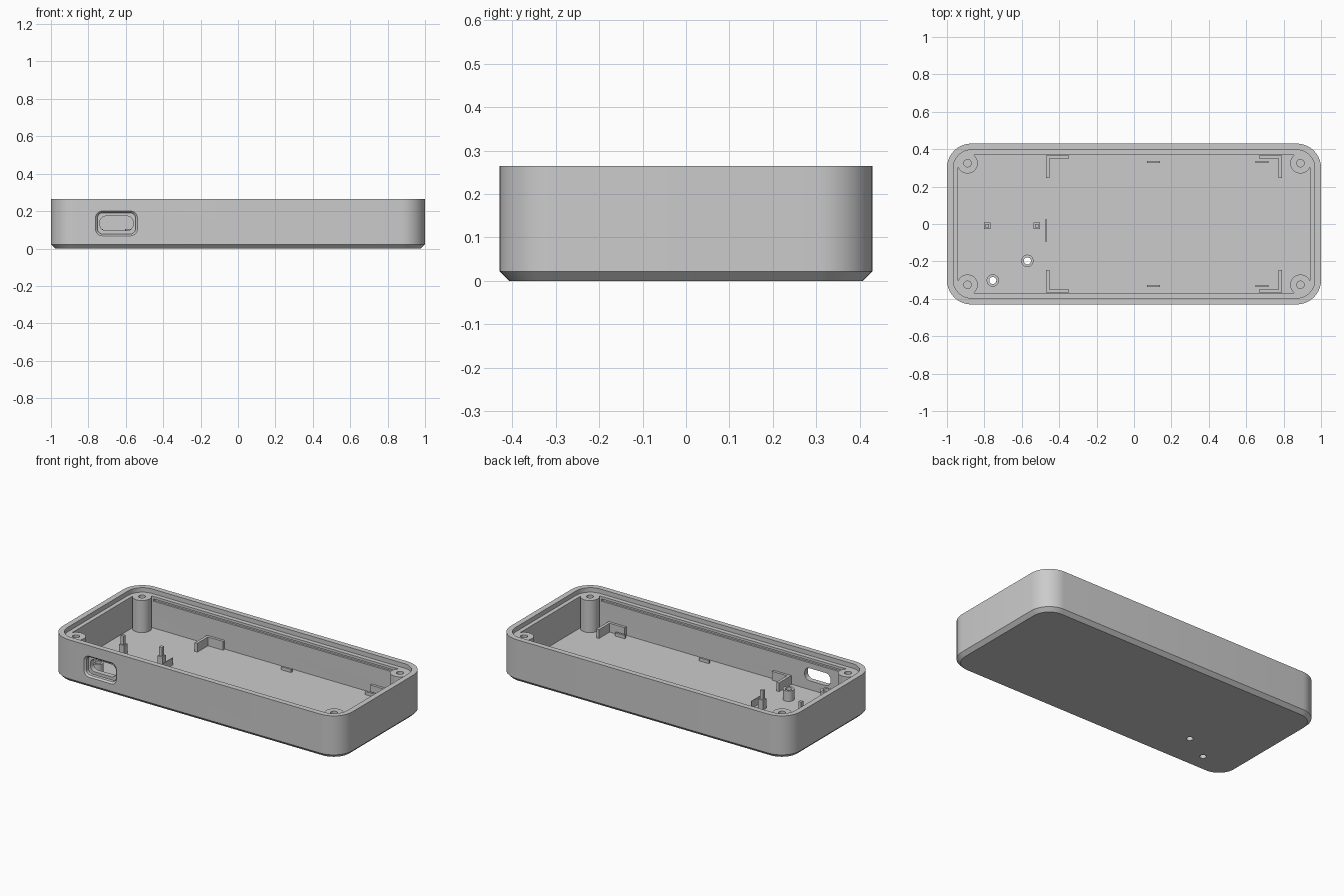
import bpy, bmesh, math
from mathutils import Matrix, Vector

cube = bpy.data.objects.get("Cube")
if cube:
    bpy.data.objects.remove(cube, do_unlink=True)

grey = bpy.data.materials.new("matte grey")
grey.use_nodes = True
grey.diffuse_color = (0.6, 0.6, 0.6, 1)
grey.node_tree.nodes["Principled BSDF"].inputs["Base Color"].default_value = (0.6, 0.6, 0.6, 1)

FLOOR, LEDGE, TOP = 0.04, 0.237, 0.265


def finish(name, bm):
    bmesh.ops.recalc_face_normals(bm, faces=bm.faces)
    mesh = bpy.data.meshes.new(name)
    bm.to_mesh(mesh)
    bm.free()
    mesh.materials.append(grey)
    obj = bpy.data.objects.new(name, mesh)
    bpy.context.collection.objects.link(obj)
    return obj


def activate(obj):
    bpy.ops.object.select_all(action='DESELECT')
    obj.select_set(True)
    bpy.context.view_layer.objects.active = obj


def smooth(obj):
    activate(obj)
    bpy.ops.object.shade_smooth_by_angle(angle=math.radians(30))


def loft(name, rings, matrix=Matrix(), steps=10):
    """Bridge rounded rectangles (half width, half height, radius, level), capped at both ends."""
    bm = bmesh.new()
    loops = []
    for w, h, r, z in rings:
        loop = []
        for q, (sx, sy) in enumerate(((1, 1), (-1, 1), (-1, -1), (1, -1))):
            for i in range(steps + 1):
                a = (q + i / steps) * math.pi / 2
                p = Vector((sx * (w - r) + r * math.cos(a), sy * (h - r) + r * math.sin(a), z))
                loop.append(bm.verts.new(matrix @ p))
        loops.append(loop)
    n = len(loops[0])
    for a, b in zip(loops, loops[1:]):
        for i in range(n):
            j = (i + 1) % n
            bm.faces.new((a[i], a[j], b[j], b[i]))
    bm.faces.new(loops[0])
    bm.faces.new(loops[-1])
    return finish(name, bm)


def box(name, x0, x1, y0, y1, z0, z1):
    bm = bmesh.new()
    size = Matrix.Diagonal((abs(x1 - x0), abs(y1 - y0), z1 - z0, 1))
    centre = Matrix.Translation(((x0 + x1) / 2, (y0 + y1) / 2, (z0 + z1) / 2))
    bmesh.ops.create_cube(bm, size=1, matrix=centre @ size)
    return finish(name, bm)


def tube(name, x, y, outer, inner, z0, z1, hole_z):
    """Round post with a bore that goes down to hole_z."""
    bm = bmesh.new()
    n = 32
    loops = []
    for r, z in ((outer, z0), (outer, z1), (inner, z1), (inner, hole_z)):
        loops.append([bm.verts.new((x + r * math.cos(2 * math.pi * i / n),
                                    y + r * math.sin(2 * math.pi * i / n), z)) for i in range(n)])
    through = hole_z <= z0
    pairs = list(zip(loops, loops[1:]))
    if through:
        pairs.append((loops[3], loops[0]))
    for a, b in pairs:
        for i in range(n):
            j = (i + 1) % n
            bm.faces.new((a[i], a[j], b[j], b[i]))
    if not through:
        bm.faces.new(loops[0])
        bm.faces.new(loops[3])
    obj = finish(name, bm)
    smooth(obj)
    return obj


# Tray: chamfered base, outer wall, rim, ledge, cavity floor
shell = loft("case_shell", [
    (0.978, 0.408, 0.108, 0), (1, 0.43, 0.13, 0.022), (1, 0.43, 0.13, TOP),
    (0.966, 0.396, 0.096, TOP), (0.966, 0.396, 0.096, LEDGE),
    (0.94, 0.368, 0.05, LEDGE), (0.94, 0.368, 0.05, FLOOR)])

# Cutters: port opening with recess, light holes, grooves under the ledge
port_frame = Matrix.Translation((-0.65, -0.43, 0.134)) @ Matrix.Rotation(math.pi / 2, 4, 'X')
cutters = [loft("port_cutter", [
    (0.112, 0.066, 0.036, 0.02), (0.112, 0.066, 0.036, 0), (0.102, 0.057, 0.03, -0.01),
    (0.102, 0.057, 0.03, -0.03), (0.089, 0.039, 0.034, -0.03), (0.089, 0.039, 0.034, -0.09)], port_frame)]
light_holes = ((-0.57, -0.197), (-0.755, -0.302))
for x, y in light_holes:
    cutters.append(loft("hole_cutter", [(0.019, 0.019, 0.019, -0.05), (0.019, 0.019, 0.019, 0.1)],
                        Matrix.Translation((x, y, 0))))
for s in (-1, 1):
    cutters.append(box("groove_cutter", -0.84, 0.84, s * 0.34, s * 0.38, 0.207, 0.221))

for cutter in cutters:
    cutter.hide_render = True
    mod = shell.modifiers.new("cut", 'BOOLEAN')
    mod.operation = 'DIFFERENCE'
    mod.solver = 'EXACT'
    mod.object = cutter
    activate(shell)
    bpy.ops.object.modifier_apply(modifier=mod.name)
    bpy.data.objects.remove(cutter, do_unlink=True)
smooth(shell)

# Screw posts in the corners
for sx in (-1, 1):
    for sy in (-1, 1):
        tube("screw_post", sx * 0.89, sy * 0.325, 0.055, 0.02, FLOOR - 0.01, LEDGE + 0.003, 0.1)

# Collars around the light holes
for x, y in light_holes:
    tube("light_collar", x, y, 0.033, 0.019, FLOOR - 0.005, 0.105, FLOOR - 0.005)

# Board brackets and retaining tabs, mirrored front to back
for s in (-1, 1):
    for x, d in ((-0.47, 1), (0.79, -1)):
        box("bracket_long", x, x + d * 0.122, s * 0.35, s * 0.366, FLOOR - 0.005, 0.095)
        box("bracket_short", x, x + d * 0.018, s * 0.245, s * 0.352, FLOOR - 0.005, 0.095)
    for x in (0.07, 0.65):
        box("retaining_tab", x, x + 0.068, s * 0.325, s * 0.338, FLOOR - 0.005, 0.06)

# Stepped locating pins and the thin stop rib
for x in (-0.785, -0.52):
    box("pin_base", x - 0.017, x + 0.017, -0.027, 0.007, FLOOR - 0.005, 0.1)
    box("pin_tip", x - 0.01, x + 0.01, -0.02, 0, 0.098, 0.155)
box("stop_rib", -0.472, -0.467, -0.095, 0.028, FLOOR - 0.005, 0.085)
